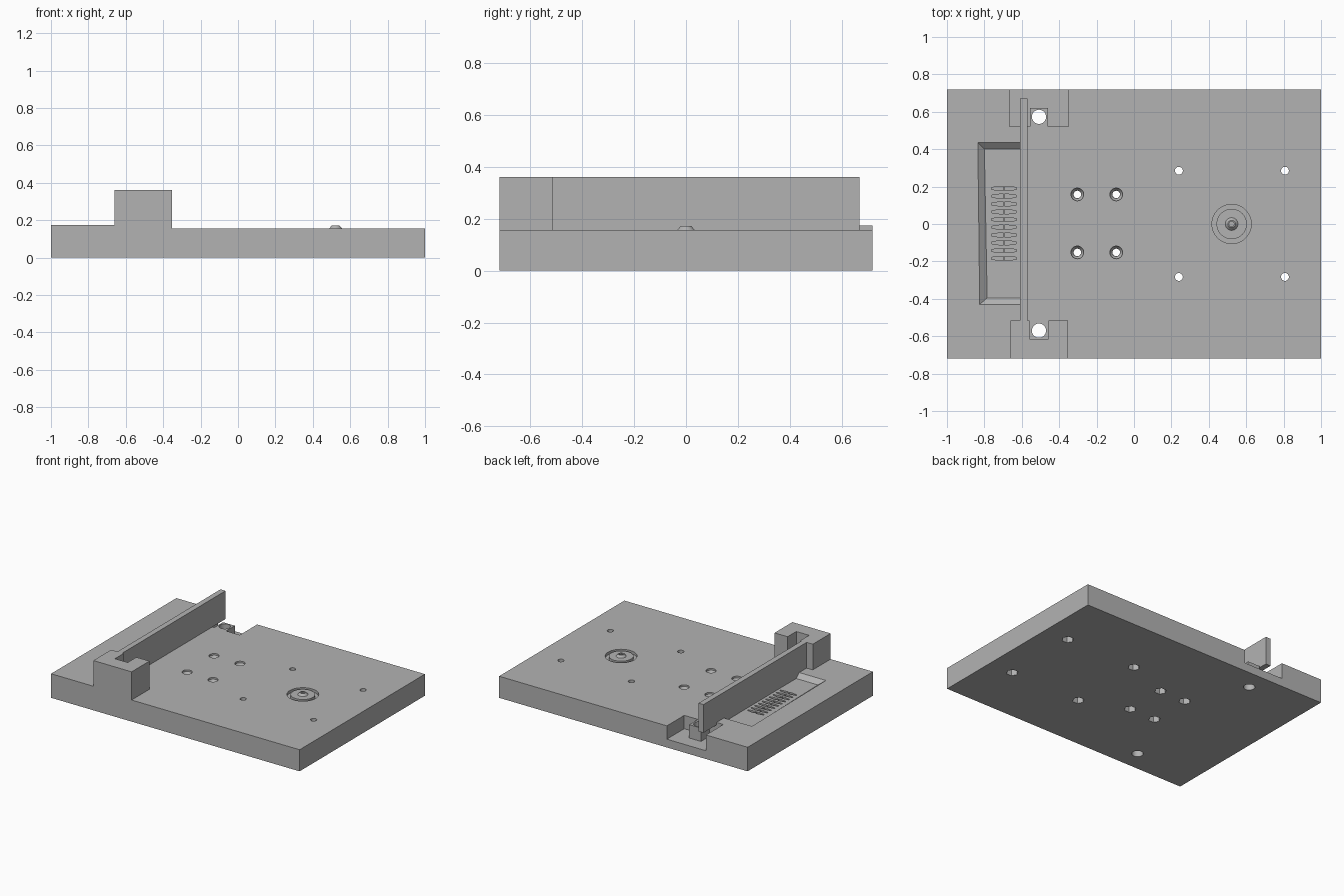
import bpy, bmesh, math

if "Cube" in bpy.data.objects:
    bpy.data.objects.remove(bpy.data.objects["Cube"])

TOP, RAISED, HIGH = 0.157, 0.175, 0.362

grey = bpy.data.materials.new("light_grey")
grey.diffuse_color = (0.45, 0.45, 0.45, 1)
grey.use_nodes = True
grey.node_tree.nodes["Principled BSDF"].inputs["Base Color"].default_value = grey.diffuse_color


def loft(bm, rings):
    """Closed solid through matching rings of 3D points."""
    loops = [[bm.verts.new(p) for p in r] for r in rings]
    bm.faces.new(loops[0])
    bm.faces.new(loops[-1])
    n = len(loops[0])
    for a, b in zip(loops, loops[1:]):
        for i in range(n):
            j = (i + 1) % n
            bm.faces.new((a[i], a[j], b[j], b[i]))


def flat(pts, z):
    return [(x, y, z) for x, y in pts]


def circle(x, y, r, n=32):
    return [(x + r * math.cos(math.tau * i / n), y + r * math.sin(math.tau * i / n)) for i in range(n)]


def rect(x0, x1, y0, y1):
    return [(x0, y0), (x1, y0), (x1, y1), (x0, y1)]


def solid(name, lofts):
    bm = bmesh.new()
    for rings in lofts:
        loft(bm, rings)
    bmesh.ops.recalc_face_normals(bm, faces=bm.faces)
    me = bpy.data.meshes.new(name)
    bm.to_mesh(me)
    bm.free()
    me.materials.append(grey)
    ob = bpy.data.objects.new(name, me)
    bpy.context.collection.objects.link(ob)
    return ob


def cut(target, lofts):
    tool = solid("cutter", lofts)
    tool.hide_render = True
    mod = target.modifiers.new("cut", 'BOOLEAN')
    mod.operation, mod.solver, mod.object = 'DIFFERENCE', 'EXACT', tool
    bpy.context.view_layer.objects.active = target
    bpy.ops.object.modifier_apply(modifier=mod.name)
    bpy.data.objects.remove(tool)


# base plate with a slightly raised left strip
profile = [(-1, 0), (1, 0), (1, TOP), (-0.59, TOP), (-0.59, RAISED), (-1, RAISED)]
plate = solid("base_plate", [[[(x, y, z) for x, z in profile] for y in (-0.72, 0.72)]])

# corner pocket around a tongue at the back
pocket = [(-0.665, 0.52), (-0.555, 0.52), (-0.555, 0.62), (-0.46, 0.62), (-0.46, 0.52),
          (-0.35, 0.52), (-0.35, 0.75), (-0.665, 0.75)]
cut(plate, [[flat(pocket, 0.06), flat(pocket, 0.3)]])

# through holes: two large pins, four inner and four outer bolts
inner = [(x, y) for x in (-0.303, -0.095) for y in (-0.152, 0.158)]
outer = [(x, y) for x in (0.24, 0.807) for y in (-0.283, 0.285)]
holes = [(-0.508, 0.573, 0.038), (-0.508, -0.57, 0.038)]
holes += [(x, y, 0.02) for x, y in inner] + [(x, y, 0.021) for x, y in outer]
cut(plate, [[flat(circle(x, y, r), -0.1), flat(circle(x, y, r), 0.3)] for x, y, r in holes])

# hexagonal nut recesses below, countersinks above
cut(plate, [[flat(circle(x, y, 0.04, 6), -0.1), flat(circle(x, y, 0.04, 6), 0.045)] for x, y in inner + outer])
cut(plate, [[flat(circle(x, y, 0.021), TOP - 0.03), flat(circle(x, y, 0.034), TOP - 0.012),
             flat(circle(x, y, 0.034), 0.3)] for x, y in inner])

# sloped tray beside the wall
FLOOR = 0.145
tray_low = [(-0.785, -0.395), (-0.61, -0.395), (-0.61, 0.4), (-0.80, 0.4)]
tray_rim = [(-0.825, -0.43), (-0.61, -0.43), (-0.61, 0.435), (-0.835, 0.435)]
cut(plate, [[flat(tray_low, FLOOR), flat(tray_rim, RAISED), flat(tray_rim, 0.3)]])

# two columns of tapered contact slots, mirrored about the tray middle
slots = []
for row in range(10):
    y = 0.19 - row * 0.0415
    for s in (-1, 1):
        xs = [-0.695 + s * d for d in (0.003, 0.025, 0.066)]
        pts = [(xs[0], y - 0.011), (xs[1], y - 0.011), (xs[2], y - 0.005),
               (xs[2], y + 0.005), (xs[1], y + 0.011), (xs[0], y + 0.011)]
        slots.append([flat(pts, FLOOR - 0.02), flat(pts, 0.25)])
cut(plate, slots)

# ring groove around the pivot
PX = 0.522
groove = solid("groove_cutter", [[flat(circle(PX, 0, 0.105, 48), TOP - 0.02), flat(circle(PX, 0, 0.105, 48), 0.3)]])
bpy.data.objects.remove(groove)
cut(plate, [[flat(circle(PX, 0, 0.105, 48), TOP - 0.02), flat(circle(PX, 0, 0.105, 48), 0.3)]])
disc = solid("pivot_disc", [[flat(circle(PX, 0, 0.081, 48), TOP - 0.02), flat(circle(PX, 0, 0.081, 48), TOP)]])

# pivot stud with a hexagonal socket
stud = solid("pivot_stud", [[flat(circle(PX, 0, 0.034), TOP), flat(circle(PX, 0, 0.02), 0.172)]])
cut(stud, [[flat(circle(PX, 0, 0.015, 6), TOP + 0.003), flat(circle(PX, 0, 0.015, 6), 0.3)]])

# upright wall, overhanging the back pocket
wall = rect(-0.61, -0.57, -0.515, 0.67)
solid("upright_wall", [[flat(wall, TOP), flat(wall, HIGH)]])

# notched corner block at the front
block = [(-0.66, -0.72), (-0.352, -0.72), (-0.352, -0.515), (-0.457, -0.515), (-0.457, -0.615),
         (-0.56, -0.615), (-0.56, -0.515), (-0.66, -0.515)]
solid("corner_block", [[flat(block, TOP), flat(block, HIGH)]])

# smooth round holes, crisp edges elsewhere
for ob in bpy.context.collection.objects:
    ob.select_set(True)
    bpy.context.view_layer.objects.active = ob
bpy.ops.object.shade_smooth_by_angle(angle=math.radians(20))
